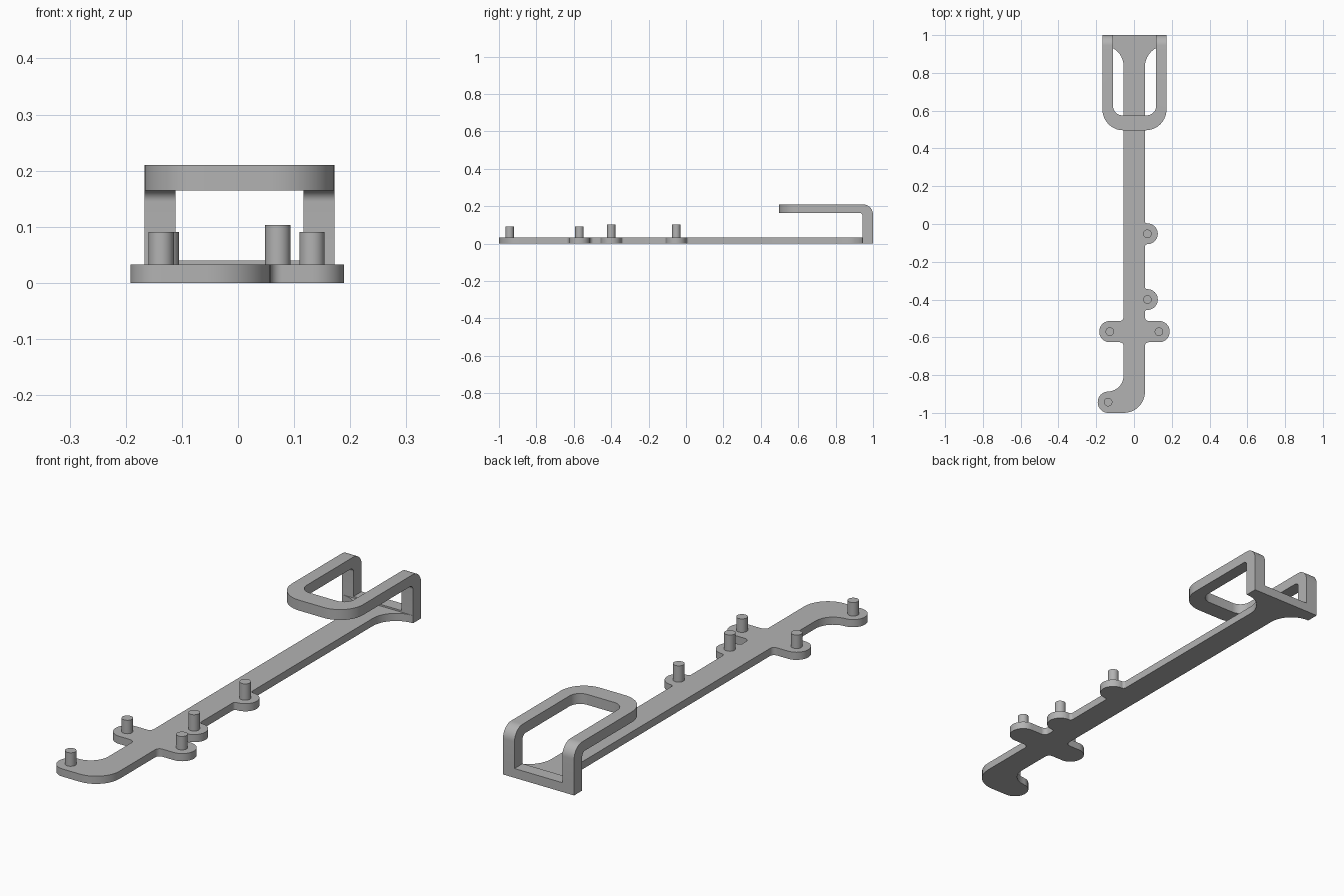
import bpy, bmesh, math
from mathutils import Vector

cube = bpy.data.objects.get("Cube")
if cube:
    bpy.data.objects.remove(cube, do_unlink=True)

grey = bpy.data.materials.new("plain grey")
grey.use_nodes = True
colour = (0.45, 0.45, 0.45, 1)
grey.diffuse_color = colour
grey.node_tree.nodes["Principled BSDF"].inputs["Base Color"].default_value = colour


def rounded(corners, steps=10):
    """Outline with each right-angled corner (u, v, radius) rounded."""
    points = []
    for i, (u, v, r) in enumerate(corners):
        p = Vector((u, v))
        if r == 0:
            points.append(p)
            continue
        before = (Vector(corners[i - 1][:2]) - p).normalized()
        after = (Vector(corners[(i + 1) % len(corners)][:2]) - p).normalized()
        centre = p + r * (before + after)
        for k in range(steps + 1):
            a = math.pi / 2 * k / steps
            points.append(centre - r * (after * math.cos(a) + before * math.sin(a)))
    return points


def prism(name, outline, low, high, axis="z"):
    """Extrude an outline along z, or a (y, z) outline along x."""
    bm = bmesh.new()
    if axis == "z":
        verts = [bm.verts.new((p.x, p.y, low)) for p in outline]
        shift = Vector((0, 0, high - low))
    else:
        verts = [bm.verts.new((low, p.x, p.y)) for p in outline]
        shift = Vector((high - low, 0, 0))
    face = bm.faces.new(verts)
    result = bmesh.ops.extrude_face_region(bm, geom=[face])
    moved = [g for g in result["geom"] if isinstance(g, bmesh.types.BMVert)]
    bmesh.ops.translate(bm, verts=moved, vec=shift)
    if not any(f is face for f in bm.faces):
        bm.faces.new(verts)
    bmesh.ops.remove_doubles(bm, verts=bm.verts, dist=0.0001)
    bmesh.ops.recalc_face_normals(bm, faces=bm.faces)
    mesh = bpy.data.meshes.new(name)
    bm.to_mesh(mesh)
    bm.free()
    mesh.materials.append(grey)
    obj = bpy.data.objects.new(name, mesh)
    bpy.context.collection.objects.link(obj)
    return obj


def activate(obj):
    bpy.ops.object.select_all(action="DESELECT")
    obj.select_set(True)
    bpy.context.view_layer.objects.active = obj


def smooth(obj):
    activate(obj)
    bpy.ops.object.shade_smooth_by_angle(angle=math.radians(30))


stem_l, stem_r = -0.055, 0.058
side_l, side_r = -0.167, 0.172
inner_l, inner_r = -0.111, 0.117
top = 0.033
heel = 0.945


def side_pad(y):
    """Round pad on the left edge of the stem."""
    r = 0.055
    return [(stem_r, y - r, 0.012), (0.126, y - r, r),
            (0.126, y + r, r), (stem_r, y + r, 0.012)]


# Flat base: hooked tail, cross arms, side pads and flared heel
base = [(-0.192, -1, 0.056), (stem_r, -1, 0.112),
        (stem_r, -0.626, 0.02), (0.189, -0.626, 0.056),
        (0.189, -0.513, 0.056), (stem_r, -0.513, 0.02)]
base += side_pad(-0.4) + side_pad(-0.052)
base += [(stem_r, heel, 0.112), (side_r, heel, 0), (side_r, 1, 0),
         (side_l, 1, 0), (side_l, heel, 0), (stem_l, heel, 0.11),
         (stem_l, -0.513, 0.02), (-0.184, -0.513, 0.056),
         (-0.184, -0.626, 0.056), (stem_l, -0.626, 0.02),
         (stem_l, -0.887, 0.085), (-0.192, -0.887, 0.056)]
smooth(prism("base_plate", rounded(base), 0, top))

# Low ledge between the uprights
ledge = [(inner_l, heel, 0), (inner_r, heel, 0), (inner_r, 1, 0), (inner_l, 1, 0)]
prism("heel_ledge", rounded(ledge), top, 0.04)

# Bent loop: U-shaped plan limited by an angled side profile
plan = [(side_l, 0.496, 0.11), (side_r, 0.496, 0.11), (side_r, 1.05, 0),
        (inner_r, 1.05, 0), (inner_r, 0.575, 0.05), (inner_l, 0.575, 0.05),
        (inner_l, 1.05, 0), (side_l, 1.05, 0)]
bend = [(heel, top, 0), (1, top, 0), (1, 0.21, 0.055), (0.4, 0.21, 0),
        (0.4, 0.165, 0), (heel, 0.165, 0.02)]
loop = prism("bent_loop", rounded(plan), -0.05, 0.3)
cutter = prism("loop_cutter", rounded(bend), -0.3, 0.3, axis="x")
cutter.hide_render = True
activate(loop)
mod = loop.modifiers.new("bend", "BOOLEAN")
mod.operation = "INTERSECT"
mod.solver = "EXACT"
mod.object = cutter
bpy.ops.object.modifier_apply(modifier=mod.name)
bpy.data.objects.remove(cutter, do_unlink=True)
smooth(loop)

# Locating pins
pins = {"tail_pin": (-0.137, -0.943, 0.091),
        "right_cross_pin": (-0.128, -0.57, 0.091),
        "left_cross_pin": (0.132, -0.57, 0.091),
        "front_side_pin": (0.071, -0.4, 0.103),
        "back_side_pin": (0.071, -0.052, 0.103)}
for name, (x, y, height) in pins.items():
    r = 0.0225
    square = [(x - r, y - r, r), (x + r, y - r, r), (x + r, y + r, r), (x - r, y + r, r)]
    smooth(prism(name, rounded(square), top, height))
